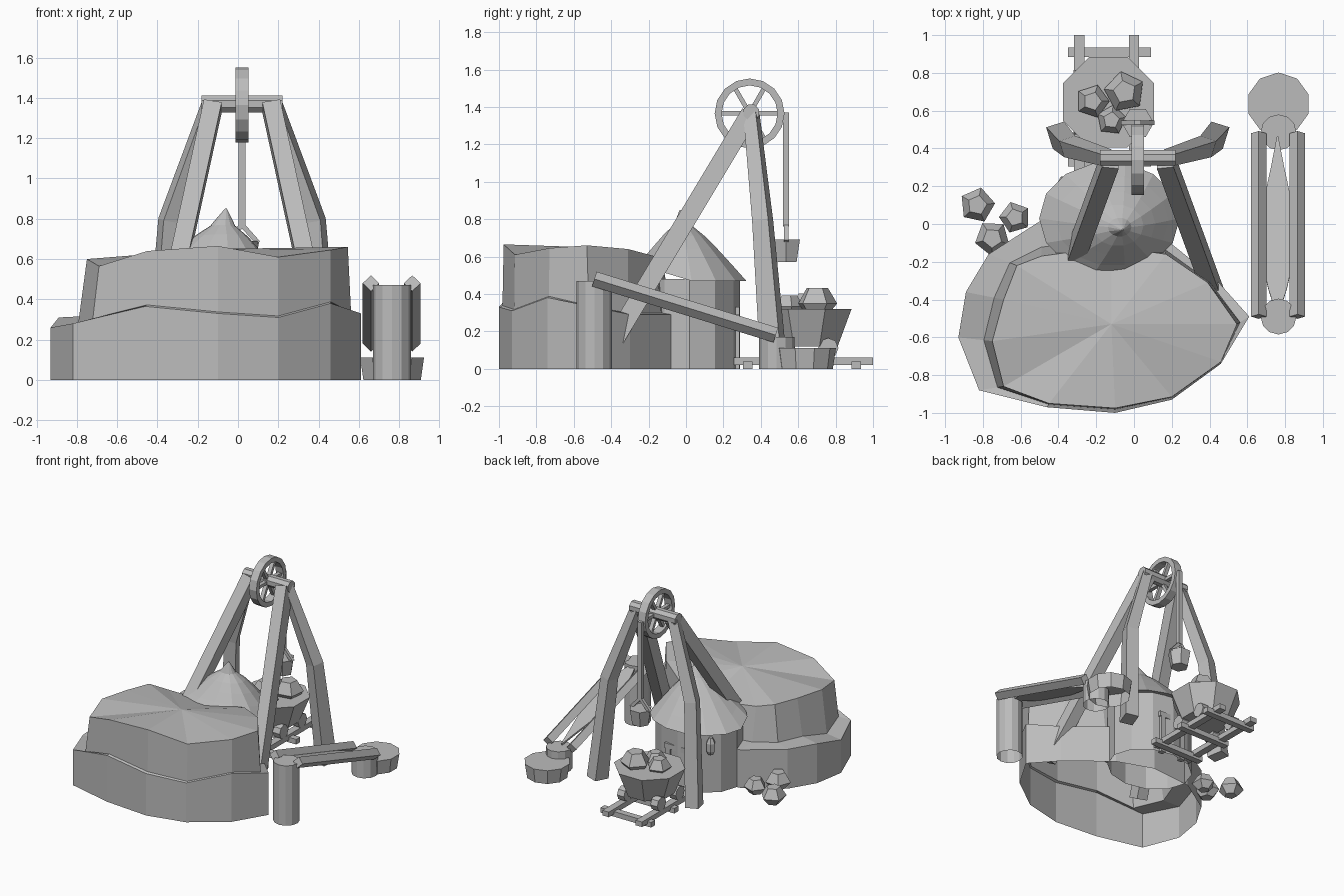
import bpy, bmesh, math
from mathutils import Matrix, Vector

old = bpy.data.objects.get("Cube")
if old:
    bpy.data.objects.remove(old, do_unlink=True)

grey = bpy.data.materials.new("stone grey")
grey.use_nodes = True
grey.diffuse_color = (0.5, 0.5, 0.5, 1)
grey.node_tree.nodes["Principled BSDF"].inputs["Base Color"].default_value = (0.5, 0.5, 0.5, 1)


def finish(name, bm):
    bmesh.ops.remove_doubles(bm, verts=bm.verts, dist=0.0005)
    bmesh.ops.recalc_face_normals(bm, faces=bm.faces)
    mesh = bpy.data.meshes.new(name)
    bm.to_mesh(mesh)
    bm.free()
    mesh.materials.append(grey)
    obj = bpy.data.objects.new(name, mesh)
    bpy.context.collection.objects.link(obj)
    return obj


def bridge(bm, rings):
    for low, high in zip(rings, rings[1:]):
        count = len(low)
        for i in range(count):
            j = (i + 1) % count
            bm.faces.new((low[i], low[j], high[j], high[i]))


def lathe(name, place, profile, sides, stretch=(1, 1), turn=0, axis_x=False, bottom=True, top=True):
    """Turn a (radius, height) profile around an axis through place."""
    bm = bmesh.new()
    matrix = Matrix.Translation(place)
    if axis_x:
        matrix = matrix @ Matrix.Rotation(math.pi / 2, 4, 'Y')
    rings = []
    for radius, height in profile:
        ring = []
        for i in range(sides):
            angle = turn + math.tau * i / sides
            point = Vector((radius * stretch[0] * math.cos(angle),
                            radius * stretch[1] * math.sin(angle), height))
            ring.append(bm.verts.new(matrix @ point))
        rings.append(ring)
    bridge(bm, rings)
    if bottom:
        bm.faces.new(rings[0])
    if top:
        bm.faces.new(rings[-1])
    return finish(name, bm)


def beam(name, points, sizes, roll=0):
    """Sweep a rectangle along points; sizes is one (width, depth) or one per point."""
    points = [Vector(p) for p in points]
    if not isinstance(sizes, list):
        sizes = [sizes] * len(points)
    bm = bmesh.new()
    rings = []
    for k, (point, size) in enumerate(zip(points, sizes)):
        before, after = points[max(k - 1, 0)], points[min(k + 1, len(points) - 1)]
        along = (after - before).normalized()
        hint = Vector((1, 0, 0)) if abs(along.x) < 0.9 else Vector((0, 1, 0))
        up = along.cross(hint).normalized()
        side = up.cross(along)
        spin = Matrix.Rotation(roll, 3, along)
        side, up = spin @ side * size[0] / 2, spin @ up * size[1] / 2
        rings.append([bm.verts.new(point + side * a + up * b)
                      for a, b in ((-1, -1), (1, -1), (1, 1), (-1, 1))])
    bridge(bm, rings)
    bm.faces.new(rings[0])
    bm.faces.new(rings[-1])
    return finish(name, bm)


# Terraced rock: lower rim and upper rim, joined by a shelf, open below
lower = [(.61, -.49, .33), (.44, -.3, .29), (.13, -.05, .29), (-.15, .05, .29), (-.49, .02, .3),
         (-.77, -.16, .31), (-.89, -.36, .31), (-.93, -.6, .26), (-.82, -.88, .28),
         (-.46, -.97, .365), (-.1, -1, .33), (.2, -.93, .31), (.46, -.74, .38)]
upper = [(.545, -.53, .66), (.39, -.31, .64), (.17, -.16, .6), (-.12, -.12, .54), (-.49, -.17, .57),
         (-.62, -.22, .6), (-.69, -.4, .6), (-.75, -.62, .6), (-.69, -.86, .565),
         (-.45, -.95, .64), (-.1, -.975, .665), (.2, -.915, .61), (.46, -.73, .645)]
bm = bmesh.new()
shelf = [Vector((u[0], u[1], l[2] + .01)).lerp(Vector(l), 0.25) for l, u in zip(lower, upper)]
rings = [[bm.verts.new(p) for p in row]
         for row in ([(x, y, 0) for x, y, z in lower], lower, shelf, upper)]
bridge(bm, rings)
peak = bm.verts.new((-.12, -.53, .65))
for a, b in zip(rings[-1], rings[-1][1:] + rings[-1][:1]):
    bm.faces.new((a, b, peak))
finish("rock_terrace", bm)

# Round hut with a leaning pointed roof
lathe("hut_wall", (-.13, .02, 0), [(.27, 0), (.27, .48)], 12, (1.22, 1), bottom=False, top=False)
roof = lathe("hut_roof", (-.13, .03, 0),
             [(.25, .48), (.3, .47), (.24, .55), (.17, .64), (.11, .71), (.05, .765), (.004, .85)],
             14, (1.24, 1), bottom=False)
for v in roof.data.vertices:
    lean = (v.co.z - .47) / .38
    v.co.z += .3 * max(0, .03 - v.co.y) * (1 - lean)
    v.co.x += .07 * lean
    v.co.y -= .06 * lean
for x in (-.22, -.04):
    beam("door_post", [(x, .265, 0), (x, .265, .3)], (.04, .04))
beam("door_lintel", [(-.25, .265, .31), (-.01, .265, .31)], (.04, .04))
lathe("lantern", (-.37, .22, .31), [(.02, 0), (.035, .03), (.035, .09), (.015, .13)], 6)

# Headframe legs and crossbar
MID = .02
for s in (-1, 1):
    beam("front_leg", [(MID + s * .145, .34, 1.36), (MID + s * .43, -.44, .06)], (.09, .1))
    beam("back_leg", [(MID + s * .16, .35, 1.36), (MID + s * .36, .41, .79),
                      (MID + s * .42, .47, .008)], [(.07, .07), (.09, .09), (.1, .12)], .3 * s)
lathe("crossbar", (MID, .35, 1.37), [(.045, -.2), (.045, .2)], 8, axis_x=True, turn=math.pi / 8)

# Pulley wheel with spokes
hub = Vector((MID, .34, 1.365))
lathe("pulley_rim", hub, [(.187, -.032), (.187, .032), (.15, .032), (.15, -.032), (.187, -.032)],
      16, axis_x=True, bottom=False, top=False)
for k in range(3):
    angle = math.pi * k / 3
    arm = Vector((0, math.cos(angle), math.sin(angle))) * .16
    beam("pulley_spoke", [hub - arm, hub + arm], (.03, .024))

# Rope, handle and bucket
beam("rope", [(MID, .535, 1.37), (MID, .535, .76)], (.034, .032))
for s in (-1, 1):
    beam("bucket_handle", [(MID, .535, .77), (MID + s * .08, .535, .68)], (.024, .024))
lathe("bucket", (MID, .535, .57), [(.065, 0), (.085, .12)], 6)

# Track
for x in (-.29, 0):
    beam("track_rail", [(x, .24, .04), (x, 1, .04)], (.055, .04))
for y in (.33, .62, .91):
    beam("track_tie", [(-.35, y, .02), (.09, y, .02)], (.05, .04))

# Ore cart, its wheels and its load
lathe("cart_tub", (-.135, .645, .12), [(.18, 0), (.26, .2)], 8, turn=math.pi / 8)
for x in (-.29, 0):
    for y in (.53, .76):
        lathe("cart_wheel", (x, y, .11), [(.055, -.03), (.055, .03)], 8, axis_x=True)


def chunk(name, place, size, turn):
    lathe(name, place, [(.5 * size, -.7 * size), (size, -.1 * size), (.55 * size, .65 * size)], 5, turn=turn)


for x, y, z, size, turn in ((-.22, .65, .345, .09, 0), (-.05, .7, .36, .11, .5), (-.12, .55, .34, .08, .2)):
    chunk("cart_ore", (x, y, z), size, turn)
for x, y, z, size, turn in ((-.83, .1, .07, .095, .1), (-.63, .035, .065, .085, .6), (-.75, -.075, .1, .095, .9)):
    chunk("loose_ore", (x, y, z), size, turn)

# Washing sluice: tilted rails, tapered floor and three tubs
for x in (.66, .865):
    beam("sluice_rail", [(x, -.49, .48), (x, .48, .18)], (.058, .058), math.pi / 4)
widths = {-.42: .05, -.34: .1, -.25: .14, -.1: .172, .05: .165, .15: .135, .3: .07, .46: .008}
floor = [(.76, y, .32 - .31 * y) for y in widths]
beam("sluice_floor", floor, [(w, .015) for w in widths.values()])
lathe("tall_barrel", (.765, -.49, 0), [(.095, 0), (.095, .47)], 12, bottom=False)
lathe("catch_barrel", (.765, .485, 0), [(.095, 0), (.095, .17)], 12, bottom=False)
lathe("wash_tub", (.765, .635, 0), [(.15, 0), (.167, .112)], 10, turn=math.pi / 10, bottom=False)
